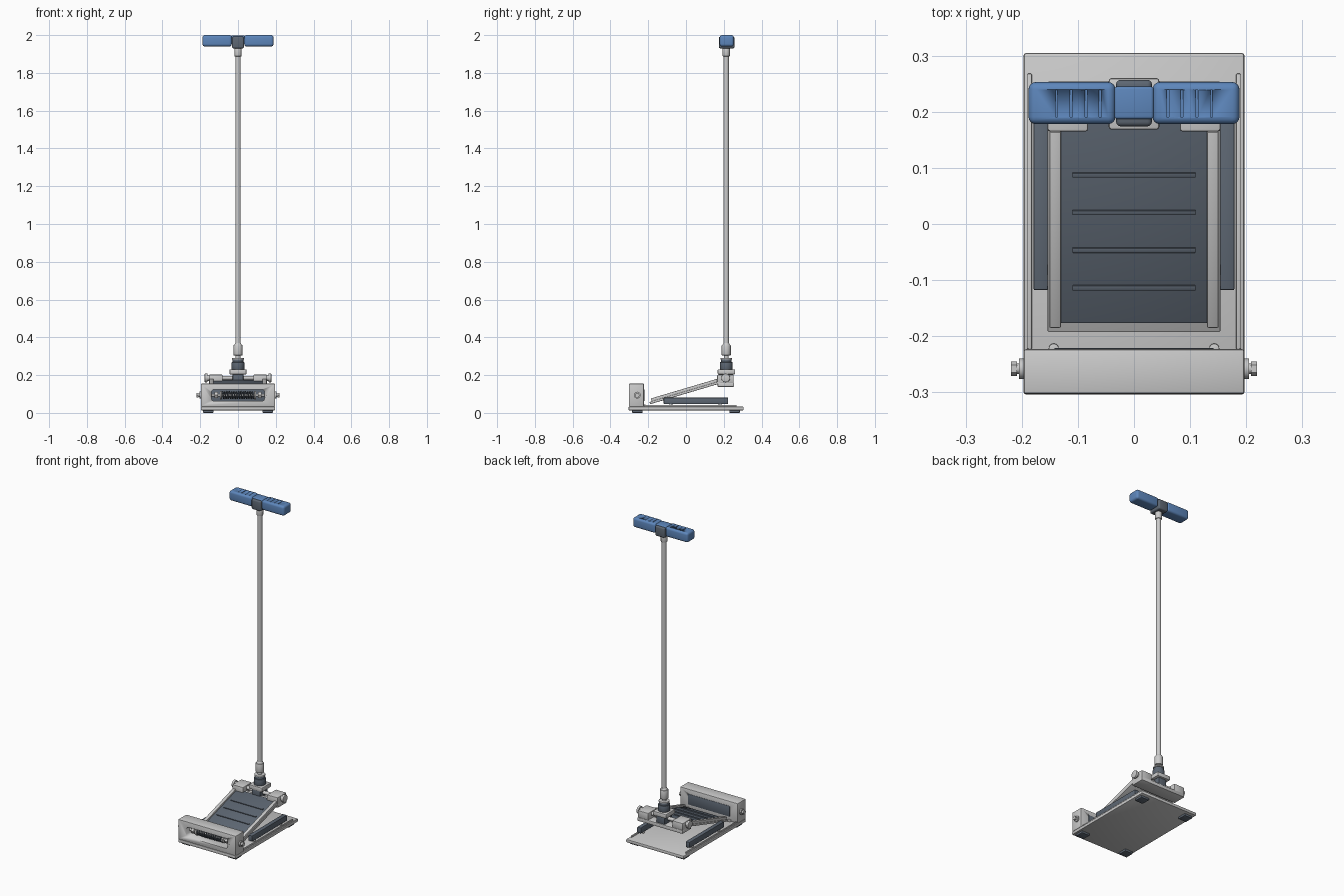
import bpy, bmesh, math
from mathutils import Matrix, Vector

if "Cube" in bpy.data.objects:
    bpy.data.objects.remove(bpy.data.objects["Cube"])


def material(name, rgb):
    m = bpy.data.materials.new(name)
    m.diffuse_color = (*rgb, 1)
    m.use_nodes = True
    m.node_tree.nodes["Principled BSDF"].inputs["Base Color"].default_value = m.diffuse_color
    return m


DARK = material("dark_grey", (0.11, 0.135, 0.17))
BLUE = material("grip_blue", (0.11, 0.24, 0.50))


def finish(name, bm, mat=None, smooth=True):
    me = bpy.data.meshes.new(name)
    bm.to_mesh(me)
    bm.free()
    ob = bpy.data.objects.new(name, me)
    bpy.context.collection.objects.link(ob)
    if mat:
        me.materials.append(mat)
    if smooth:
        bpy.ops.object.select_all(action='DESELECT')
        ob.select_set(True)
        bpy.context.view_layer.objects.active = ob
        bpy.ops.object.shade_smooth_by_angle(angle=math.radians(35))
    return ob


def box(name, x, y, z, mat=None, bevel=0.003, seg=2, xf=None):
    bm = bmesh.new()
    bmesh.ops.create_cube(bm, size=1)
    for v in bm.verts:
        v.co = Vector([(r[0] + r[1]) / 2 + c * (r[1] - r[0]) for r, c in zip((x, y, z), v.co)])
    if bevel:
        bmesh.ops.bevel(bm, geom=bm.edges[:], offset=bevel, segments=seg, profile=0.5, affect='EDGES')
    if xf:
        bm.transform(xf)
    return finish(name, bm, mat)


def cyl(name, center, r, length, axis='Z', mat=None, sides=32, r2=None, bevel=0.0):
    bm = bmesh.new()
    bmesh.ops.create_cone(bm, cap_ends=True, segments=sides, radius1=r,
                          radius2=r if r2 is None else r2, depth=length)
    if bevel:
        rims = [e for e in bm.edges if abs(e.verts[0].co.z - e.verts[1].co.z) < 1e-6]
        bmesh.ops.bevel(bm, geom=rims, offset=bevel, segments=2, profile=0.5, affect='EDGES')
    rot = {'Z': Matrix(), 'X': Matrix.Rotation(math.pi / 2, 4, 'Y'),
           'Y': Matrix.Rotation(-math.pi / 2, 4, 'X')}[axis]
    bm.transform(Matrix.Translation(center) @ rot)
    return finish(name, bm, mat)


def cut(target, cutter):
    mod = target.modifiers.new("cut", 'BOOLEAN')
    mod.operation = 'DIFFERENCE'
    mod.object = cutter
    mod.solver = 'EXACT'
    bpy.context.view_layer.objects.active = target
    bpy.ops.object.modifier_apply(modifier=mod.name)
    bpy.data.objects.remove(cutter)


def span(s, a, b):
    return tuple(sorted((s * a, s * b)))


# base plate with rubber feet
box("base_plate", (-.197, .197), (-.304, .305), (.013, .033), bevel=.005)
for s in (-1, 1):
    for n, y0 in (("front", -.285), ("rear", .23)):
        box("foot_" + n, span(s, .13, .185), (y0, y0 + .055), (0, .014), DARK)
    box("base_edge_strip", span(s, .182, .19), (-.223, .268), (.03, .042), bevel=.002)
    box("side_rail", span(s, .153, .179), (-.118, .222), (.046, .081), DARK)
    for y in (-.08, .18):
        cyl("rail_standoff", (s * .166, y, .04), .008, .016)
    cyl("base_screw", (s * .143, -.222, .038), .009, .012, sides=24, bevel=.002)

# front spring housing
housing = box("spring_housing", (-.197, .197), (-.303, -.223), (.032, .155), bevel=.005)
cut(housing, box("slot_cutter", (-.141, .141), (-.36, -.16), (.062, .124), bevel=.016, seg=4))
box("housing_rear_panel", (-.143, .143), (-.236, -.221), (.06, .126), DARK)

# tension spring
SZ, SY = .094, -.266
curve = bpy.data.curves.new("tension_spring", 'CURVE')
curve.dimensions = '3D'
curve.bevel_depth = .0035
curve.bevel_resolution = 2
turns, per = 14, 16
sp = curve.splines.new('POLY')
sp.points.add(turns * per)
for i, p in enumerate(sp.points):
    a = 2 * math.pi * i / per
    p.co = (-.085 + .17 * i / (turns * per), SY + .018 * math.cos(a), SZ + .018 * math.sin(a), 1)
spring = bpy.data.objects.new("tension_spring", curve)
bpy.context.collection.objects.link(spring)
curve.materials.append(DARK)
cyl("spring_rod", (0, SY, SZ), .007, .39, 'X')
for s in (-1, 1):
    cyl("spring_seat", (s * .091, SY, SZ), .022, .01, 'X', bevel=.002)
    cyl("spring_end_nut", (s * .115, SY, SZ), .018, .018, 'X', sides=6)
    cyl("housing_washer", (s * .201, -.258, SZ), .018, .008, 'X')
    cyl("housing_bolt_stem", (s * .206, -.258, SZ), .009, .02, 'X')
    cyl("housing_bolt", (s * .214, -.258, SZ), .013, .011, 'X', sides=6)

# sloped foot pedal, built flat and tilted
A = math.radians(16.5)
tilt = Matrix.Translation((0, -.19, .046)) @ Matrix.Rotation(A, 4, 'X')


def local(y):
    return (y + .19) / math.cos(A)


box("pedal_plate", (-.154, .154), (0, local(.2)), (0, .012), xf=tilt)
box("pedal_tread", (-.131, .131), (local(-.172), local(.185)), (.011, .018), DARK, .002, xf=tilt)
for y in (-.108, -.041, .026, .093):
    box("tread_rib", (-.11, .11), (local(y - .004), local(y + .004)), (.016, .023), DARK, .001, xf=tilt)
for s in (-1, 1):
    box("pedal_side_bar", span(s, .13, .151), (local(-.178), local(.172)), (.01, .028), xf=tilt)

# hinge at the rear of the pedal
HY, HZ = .21, .185
box("hinge_cross_plate", (-.154, .154), (.168, .254), (.138, .16))
cyl("hinge_axle", (0, HY, HZ), .011, .34, 'X')
for s in (-1, 1):
    box("hinge_block", span(s, .082, .154), (.165, .252), (.157, .202), bevel=.004)
    cyl("axle_washer", (s * .158, HY, HZ), .016, .008, 'X')
    cyl("axle_knob", (s * .169, HY, HZ), .023, .015, 'X', bevel=.003)
box("hinge_centre", (-.028, .028), (.175, .248), (.155, .206), DARK)
box("mast_base_block", (-.045, .045), (.168, .26), (.204, .231), bevel=.005)

# mast with collars
MY = .213
cyl("mast_socket", (0, MY, .248), .034, .042, mat=DARK, bevel=.004)
cyl("mast_socket_ring", (0, MY, .274), .029, .018, mat=DARK, bevel=.003)
cyl("mast_collar", (0, MY, .287), .031, .009, bevel=.002)
cyl("mast_neck", (0, MY, .295), .013, .03)
cyl("mast_coupling", (0, MY, .332), .024, .056, bevel=.004)
cyl("mast_coupling_taper", (0, MY, .364), .021, .012, r2=.015)
cyl("mast_tube", (0, MY, 1.13), .0145, 1.6)
cyl("mast_top_collar", (0, MY, 1.91), .019, .045, bevel=.003)

# handle hub and ribbed grips
GY = .2155
box("handle_hub", (-.032, .032), (.174, .257), (1.93, 1.992), DARK, .008, 3)
box("hub_cap", (-.035, .035), (.187, .245), (1.98, 1.998), BLUE, .005, 3)
for s in (-1, 1):
    grip = box("hand_grip", span(s, .033, .188), (.178, .253), (1.94, 2.0), BLUE, .013, 4)
    for x in (.06, .085, .112, .138):
        cut(grip, box("groove_cutter", span(s, x - .002, x + .002), (.191, .239), (1.993, 2.02), bevel=0))
